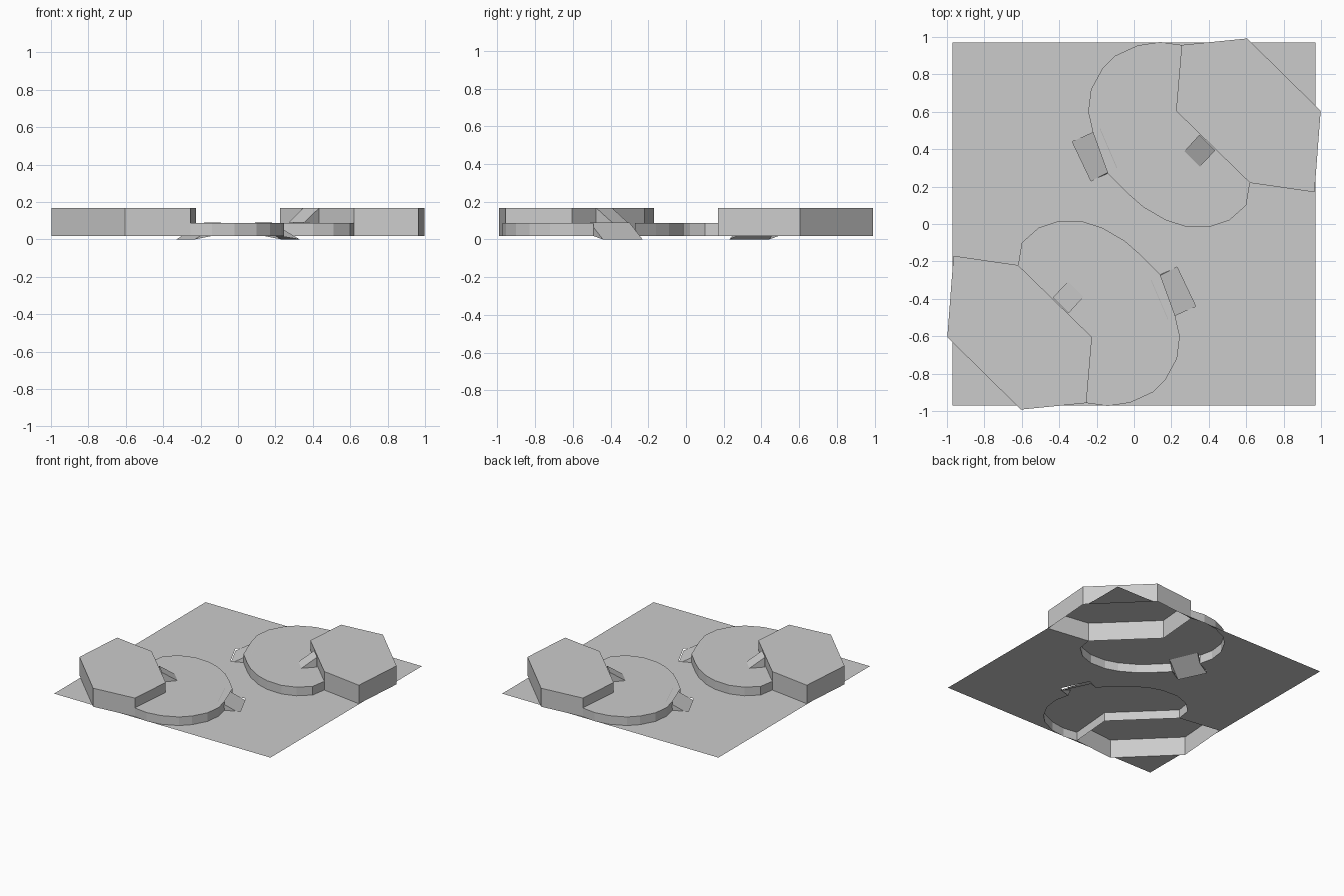
import bpy
from mathutils import Vector, geometry

if "Cube" in bpy.data.objects:
    bpy.data.objects.remove(bpy.data.objects["Cube"])

GROUND, LOW, HIGH = 0.018, 0.088, 0.168
HALF = 0.97

# Outlines for one corner; the other corner is the same turned by 180 degrees
hexagon = [(0.255, 0.957), (0.605, 0.992), (0.998, 0.605),
           (0.965, 0.17), (0.62, 0.22), (0.225, 0.605)]
rim_a = [(0.62, 0.22), (0.60, 0.10), (0.51, 0.02), (0.40, -0.017),
         (0.27, -0.012), (0.17, 0.02), (0.05, 0.09), (-0.03, 0.16), (-0.14, 0.27)]
rim_b = [(-0.22, 0.49), (-0.245, 0.60), (-0.23, 0.72), (-0.17, 0.83),
         (-0.10, 0.90), (0.02, 0.955), (0.14, 0.973), (0.255, 0.957)]
ramp = [(-0.33, 0.44), (-0.23, 0.23), (-0.09, 0.30), (-0.18, 0.51)]
step = [(0.27, 0.39), (0.353, 0.307), (0.434, 0.393), (0.35, 0.477)]
disc = rim_a + rim_b + [(0.225, 0.605)]


def turned(points, s):
    return [(x * s, y * s) for x, y in points]


def add(name, verts, faces):
    mesh = bpy.data.meshes.new(name)
    mesh.from_pydata(verts, [], faces)
    mesh.update()
    ob = bpy.data.objects.new(name, mesh)
    bpy.context.collection.objects.link(ob)
    return ob


def platform(name, outline, top, skip=()):
    """Flat cap with open bottom and straight side walls."""
    n = len(outline)
    verts = [(x, y, GROUND) for x, y in outline] + [(x, y, top) for x, y in outline]
    faces = [(i, (i + 1) % n, (i + 1) % n + n, i + n) for i in range(n) if i not in skip]
    # outlines run counter-clockwise or clockwise: orient outward
    area = sum(outline[i - 1][0] * outline[i][1] - outline[i][0] * outline[i - 1][1]
               for i in range(n))
    faces.append(tuple(range(n, 2 * n)))
    if area < 0:
        faces = [f[::-1] for f in faces]
    return add(name, verts, faces)


def slope(name, corners, z0, z1, feet, foot_z):
    """Tilted sheet with a triangular cheek on each side."""
    verts = [(*p, z) for p, z in zip(corners, (z0, z0, z1, z1))]
    verts += [(*p, foot_z) for p in feet]
    return add(name, verts, [(0, 1, 2, 3), (1, 4, 2), (0, 3, 5)])


def inside(p, poly):
    hit = False
    for (x1, y1), (x2, y2) in zip(poly, poly[1:] + poly[:1]):
        if (y1 > p.y) != (y2 > p.y) and p.x < (x2 - x1) * (p.y - y1) / (y2 - y1) + x1:
            hit = not hit
    return hit


holes = []
for s, side in ((1, "back_right"), (-1, "front_left")):
    t_hex, t_disc = turned(hexagon, s), turned(disc, s)
    t_ramp, t_step = turned(ramp, s), turned(step, s)
    # tall hexagonal platform
    platform("hex_platform_" + side, t_hex, HIGH)
    # low rounded platform, open where the ramp arrives and along the hexagon
    n = len(disc)
    platform("round_platform_" + side, t_disc, LOW, (len(rim_a) - 1, n - 2, n - 1))
    # ramp from the ground and short ramp up to the hexagon
    slope("ground_ramp_" + side, t_ramp, 0.0, LOW + 0.002,
          turned([(-0.14, 0.27), (-0.22, 0.49)], s), GROUND)
    slope("upper_ramp_" + side, t_step, LOW + 0.001, HIGH,
          [t_step[2], t_step[3]], LOW)
    holes += [t_hex, t_disc, t_ramp]

# Ground sheet, left open beneath the platforms and ramps
square = [(-HALF, -HALF), (HALF, -HALF), (HALF, HALF), (-HALF, HALF)]
points, edges = [], []
for poly in [square] + holes:
    b, n = len(points), len(poly)
    points += [Vector(p) for p in poly]
    edges += [(b + i, b + (i + 1) % n) for i in range(n)]
out = geometry.delaunay_2d_cdt(points, edges, [], 0, 1e-5)
co, tris = out[0], out[2]
keep = []
for f in tris:
    c = sum((co[i] for i in f), Vector((0, 0))) / 3
    if max(abs(c.x), abs(c.y)) < HALF and not any(inside(c, h) for h in holes):
        keep.append(tuple(f))
used = sorted({i for f in keep for i in f})
index = {v: i for i, v in enumerate(used)}
add("ground", [(co[i].x, co[i].y, GROUND) for i in used],
    [tuple(index[i] for i in f) for f in keep])
